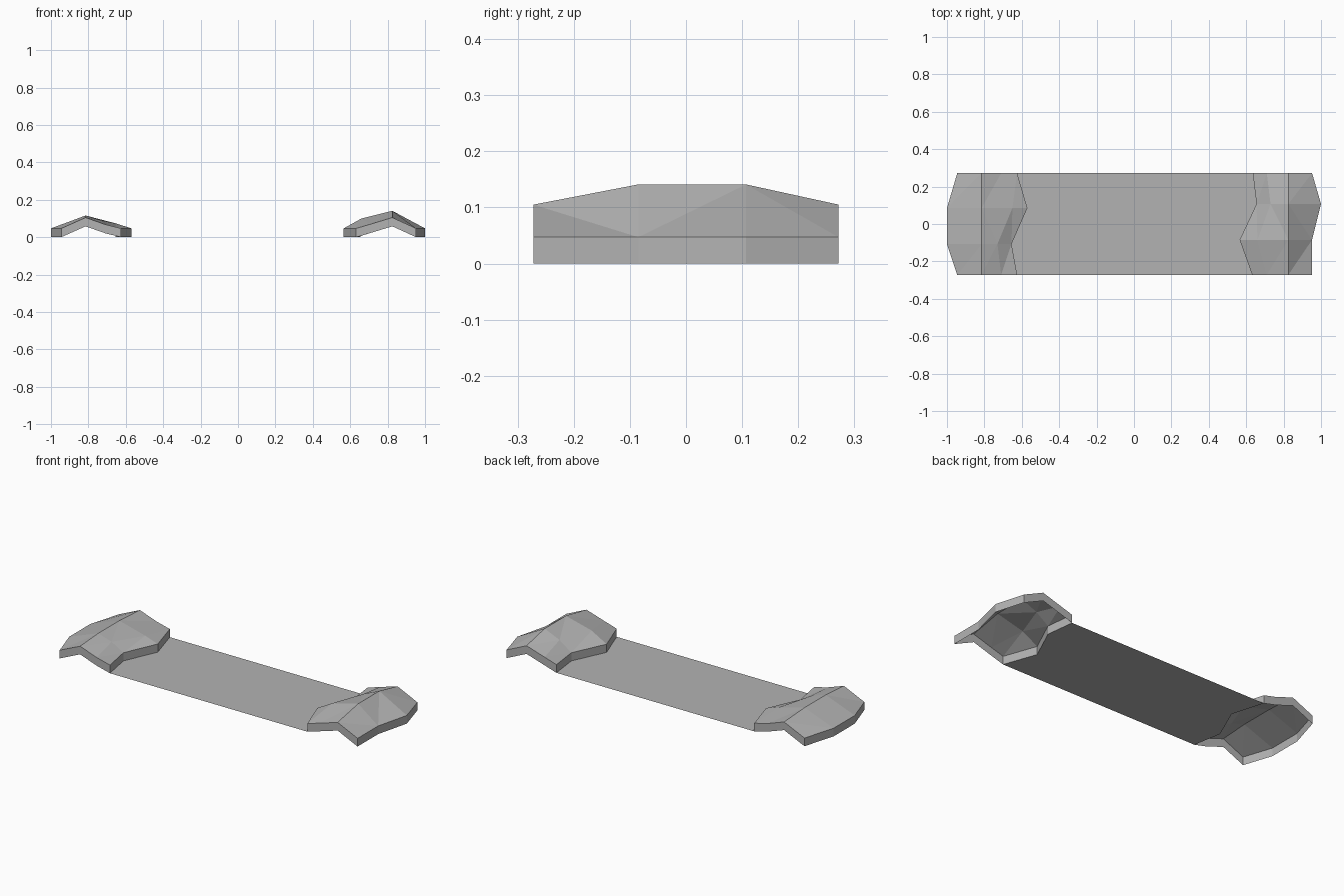
import bpy
import bmesh

old = bpy.data.objects.get("Cube")
if old:
    bpy.data.objects.remove(old, do_unlink=True)

THICK = 0.047               # height of the rim below the top surface
ROWS = (-0.272, -0.085, 0.107, 0.272)

grey = bpy.data.materials.new("stone grey")
grey.use_nodes = True
grey.diffuse_color = (0.45, 0.45, 0.45, 1)
grey.node_tree.nodes["Principled BSDF"].inputs["Base Color"].default_value = grey.diffuse_color


def finish(bm, name):
    mesh = bpy.data.meshes.new(name)
    bm.to_mesh(mesh)
    bm.free()
    mesh.materials.append(grey)
    obj = bpy.data.objects.new(name, mesh)
    bpy.context.collection.objects.link(obj)
    return obj


def ridge_mound(name, turn, inner, mid, ridge_x, ridge_z, outer):
    """Faceted open shell: inner rim, shoulder, ridge and outer rim, with a skirt."""
    bm = bmesh.new()
    grid = []
    for i, y in enumerate(ROWS):
        mx, mz = mid[i]
        section = ((inner[i], THICK), (mx, mz), (ridge_x, ridge_z[i]), (outer[i], THICK))
        grid.append([bm.verts.new((turn * x, turn * y, z)) for x, z in section])

    # Top facets, with the diagonals alternating along the mound
    for r in range(3):
        for c in range(3):
            a, b = grid[r][c], grid[r][c + 1]
            d, e = grid[r + 1][c], grid[r + 1][c + 1]
            if r % 2 == 0:
                tris = ((a, b, e), (a, e, d))
            else:
                tris = ((a, b, d), (b, e, d))
            for tri in tris:
                bm.faces.new(tri)

    # Skirt dropped from the border, open underneath
    border = [e for e in bm.edges if e.is_boundary]
    new = bmesh.ops.extrude_edge_only(bm, edges=border)["geom"]
    for v in new:
        if isinstance(v, bmesh.types.BMVert):
            v.co.z = max(v.co.z - THICK, 0)
    bmesh.ops.recalc_face_normals(bm, faces=bm.faces)
    bm.normal_update()
    top = max(bm.faces, key=lambda f: abs(f.normal.z))
    if top.normal.z < 0:
        bmesh.ops.reverse_faces(bm, faces=bm.faces)
    return finish(bm, name)


# Inner rims, also used for the ends of the floor
left_inner = (0.632, 0.565, 0.655, 0.635)
right_inner = (0.625, 0.57, 0.655, 0.625)

ridge_mound("left_mound", 1, left_inner,
            ((0.71, 0.07), (0.66, 0.1), (0.73, 0.1), (0.71, 0.07)),
            0.825, (0.105, 0.141, 0.141, 0.105), (0.952, 0.952, 1.0, 0.952))
ridge_mound("right_mound", -1, right_inner,
            ((0.71, 0.068), (0.65, 0.073), (0.73, 0.09), (0.71, 0.068)),
            0.815, (0.105, 0.116, 0.116, 0.105), (0.945, 1.0, 1.0, 0.945))

# Flat floor between the mounds
bm = bmesh.new()
east = [bm.verts.new((x, y, 0)) for x, y in zip(left_inner, ROWS)]
west = [bm.verts.new((-x, -y, 0)) for x, y in zip(right_inner, ROWS)]
bm.faces.new(east + west)
bm.normal_update()
finish(bm, "floor")
